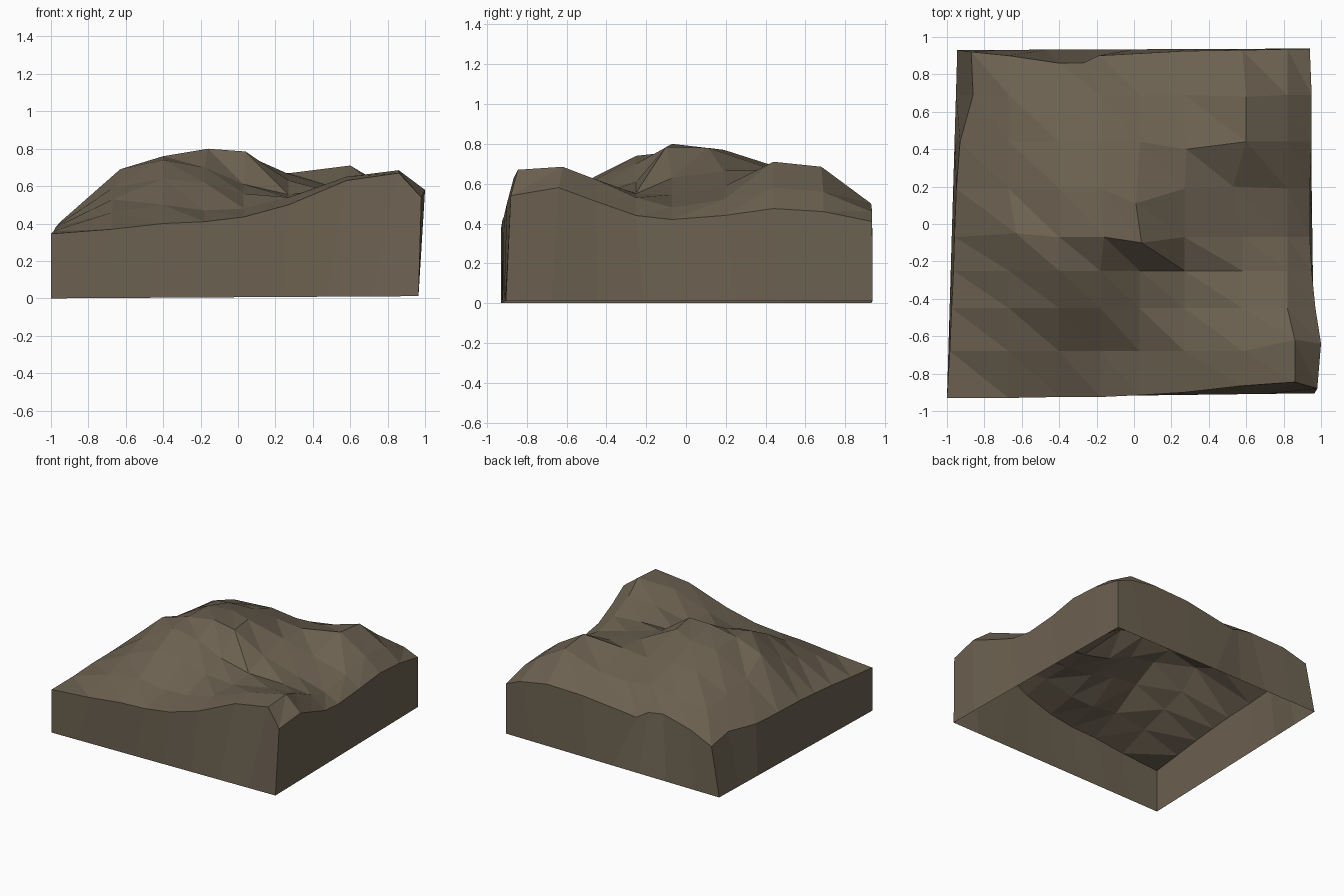
import bpy, bmesh

if "Cube" in bpy.data.objects:
    bpy.data.objects.remove(bpy.data.objects["Cube"])

# Height profiles, front row to back row, each running left to right
rows_y = [-.92, -.68, -.45, -.25, -.07, .19, .44, .69, .92]
cols_x = [-.96, -.67, -.40, -.18, .03, .27, .58, .82, .96]
heights = [
    [.345, .37, .40, .41, .435, .50, .63, .67, .54],
    [.36, .46, .50, .47, .48, .54, .65, .685, .58],
    [.38, .53, .64, .62, .56, .54, .60, .62, .51],
    [.39, .59, .74, .70, .61, .555, .55, .53, .44],
    [.40, .69, .76, .80, .785, .63, .545, .48, .42],
    [.40, .595, .75, .77, .78, .665, .59, .52, .44],
    [.40, .565, .68, .69, .67, .67, .71, .58, .475],
    [.415, .53, .57, .60, .575, .585, .685, .56, .46],
    [.385, .457, .496, .475, .43, .49, .50, .46, .41],
]
# Uneven rims of the four sides
left_x = [-1, -.985, -.975, -.965, -.96, -.95, -.93, -.86, -.87]
right_x = [.98, 1, .97, .95, .94, .94, .95, .95, .94]
front_y = [-.93, -.93, -.925, -.925, -.915, -.90, -.865, -.845, -.88]
back_y = [.92, .90, .86, .862, .90, .925, .93, .935, .935]
# Points pushed off the regular grid: (row, column) -> (x, y)
shifted = {(0, 7): (.86, -.845), (1, 7): (.86, -.62), (1, 8): (1, -.64),
           (4, 1): (-.63, -.05), (4, 3): (-.16, -.07), (4, 4): (.04, -.10),
           (5, 4): (.01, .11), (5, 6): (.53, .20), (6, 5): (.28, .40),
           (6, 6): (.60, .44), (7, 6): (.60, .68), (8, 3): (-.27, .862),
           (8, 4): (-.19, .90)}
n = len(heights)


def surface_point(r, c):
    x, y = cols_x[c], rows_y[r]
    if c == 0:
        x = left_x[r]
    elif c == n - 1:
        x = right_x[r]
    if r == 0:
        y = front_y[c]
    elif r == n - 1:
        y = back_y[c]
    x, y = shifted.get((r, c), (x, y))
    return x, y, heights[r][c]


def base_point(r, c):
    # Straight-sided footprint blended between its four corners
    u, v = c / (n - 1), r / (n - 1)
    fl, fr, bl, br = (-1, -.93), (.965, -.905), (-.945, .93), (.94, .938)
    x, y = [(1 - v) * ((1 - u) * fl[k] + u * fr[k])
            + v * ((1 - u) * bl[k] + u * br[k]) for k in (0, 1)]
    return x, y, .006 * (x + 1)


bm = bmesh.new()

# Faceted ground surface
grid = [[bm.verts.new(surface_point(r, c)) for c in range(n)] for r in range(n)]
for r in range(n - 1):
    for c in range(n - 1):
        a, b = grid[r][c], grid[r][c + 1]
        d, e = grid[r + 1][c], grid[r + 1][c + 1]
        bm.faces.new((a, b, d))
        bm.faces.new((b, e, d))

# Side walls, open underneath
m = n - 1
ring = ([(0, c) for c in range(m)] + [(r, m) for r in range(m)]
        + [(m, c) for c in range(m, 0, -1)] + [(r, 0) for r in range(m, 0, -1)])
low = [bm.verts.new(base_point(r, c)) for r, c in ring]
for i, (r, c) in enumerate(ring):
    k = (i + 1) % len(ring)
    r2, c2 = ring[k]
    bm.faces.new((low[i], low[k], grid[r2][c2], grid[r][c]))

mesh = bpy.data.meshes.new("terrain_block")
bm.to_mesh(mesh)
bm.free()
terrain = bpy.data.objects.new("terrain_block", mesh)
bpy.context.collection.objects.link(terrain)

# Earth brown
earth = bpy.data.materials.new("earth")
earth.diffuse_color = (.15, .12, .082, 1)
earth.use_nodes = True
earth.node_tree.nodes["Principled BSDF"].inputs["Base Color"].default_value = earth.diffuse_color
mesh.materials.append(earth)
